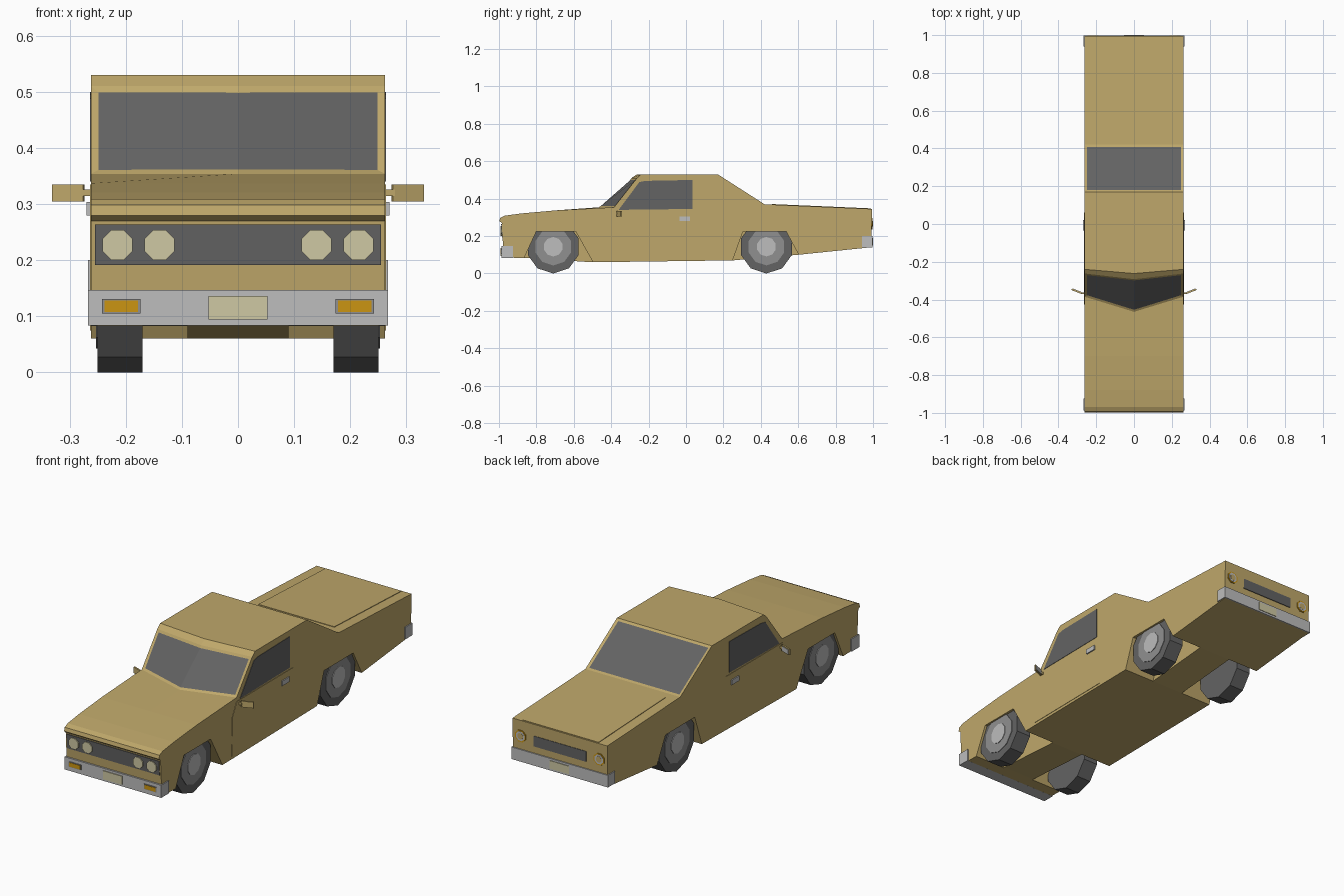
import bpy, bmesh, math
from mathutils import Vector, geometry

if "Cube" in bpy.data.objects:
    bpy.data.objects.remove(bpy.data.objects["Cube"])


def material(name, rgb):
    m = bpy.data.materials.new(name)
    m.use_nodes = True
    m.diffuse_color = (*rgb, 1)
    m.node_tree.nodes["Principled BSDF"].inputs["Base Color"].default_value = (*rgb, 1)
    return m


GOLD = material("gold_paint", (0.52, 0.39, 0.145))
GLASS = material("dark_grey", (0.125, 0.125, 0.125))
RIM = material("mid_grey", (0.28, 0.28, 0.28))
CHROME = material("light_grey", (0.51, 0.51, 0.51))
CREAM = material("pale_cream", (0.62, 0.58, 0.37))
AMBER = material("amber", (0.6, 0.3, 0.006))


def finish(name, bm, *mats):
    bmesh.ops.recalc_face_normals(bm, faces=bm.faces)
    mesh = bpy.data.meshes.new(name)
    bm.to_mesh(mesh)
    bm.free()
    for m in mats:
        mesh.materials.append(m)
    obj = bpy.data.objects.new(name, mesh)
    bpy.context.collection.objects.link(obj)
    return obj


def slab(name, pts, mat, half=0.004):
    """Flat polygon thickened by half on both sides."""
    pts = [Vector(p) for p in pts]
    n = geometry.normal(pts) * half
    bm = bmesh.new()
    a = [bm.verts.new(p + n) for p in pts]
    b = [bm.verts.new(p - n) for p in pts]
    bm.faces.new(a)
    bm.faces.new(b[::-1])
    for i in range(len(pts)):
        j = (i + 1) % len(pts)
        bm.faces.new((a[i], b[i], b[j], a[j]))
    return finish(name, bm, mat)


def side(x, yz):
    return [(x, y, z) for y, z in yz]


def rect(x0, x1, z0, z1, y, y_top=None):
    t = y if y_top is None else y_top
    return [(x0, y, z0), (x1, y, z0), (x1, t, z1), (x0, t, z1)]


def ring(r, n, start=0):
    return [(r * math.cos(start + math.tau * i / n), r * math.sin(start + math.tau * i / n))
            for i in range(n)]


def disc(name, x, y, z, r, mat, half=0.004):
    return slab(name, [(x + u, y, z + v) for u, v in ring(r, 8, math.pi / 8)], mat, half)


def box(name, x, y0, y1, z0, z1, mat):
    return slab(name, rect(-x, x, z0, z1, (y0 + y1) / 2), mat, (y1 - y0) / 2)


# Body shell: side profile as (y at sides, y at centre, z)
W = 0.262
profile = [(-0.975, -0.975, 0.085), (-0.985, -0.985, 0.27), (-0.998, -0.998, 0.28),
           (-0.993, -0.993, 0.298), (-0.97, -0.97, 0.309), (-0.88, -0.88, 0.321),
           (-0.7, -0.7, 0.337), (-0.385, -0.465, 0.354), (-0.262, -0.292, 0.51),
           (-0.24, -0.262, 0.53), (0.17, 0.17, 0.53), (0.42, 0.42, 0.37),
           (0.995, 0.995, 0.345), (0.99, 0.99, 0.14), (0.6, 0.6, 0.1),
           (0.25, 0.25, 0.07), (-0.5, -0.5, 0.06), (-0.86, -0.86, 0.083)]
WINDSCREEN, REAR_SLOPE = 7, 10
bm = bmesh.new()
rows = [[bm.verts.new((x, c if x == 0 else s, z)) for x in (-W, 0, W)] for s, c, z in profile]
panes = {WINDSCREEN: [], REAR_SLOPE: []}
for i, row in enumerate(rows):
    nxt = rows[(i + 1) % len(rows)]
    for k in (0, 1):
        f = bm.faces.new((row[k], row[k + 1], nxt[k + 1], nxt[k]))
        if i in panes:
            panes[i].append(f)
bm.faces.new([r[0] for r in rows])
bm.faces.new([r[2] for r in rows])
bmesh.ops.recalc_face_normals(bm, faces=bm.faces)
# Glass is inset into the windscreen and rear slope
for faces in panes.values():
    bmesh.ops.inset_region(bm, faces=faces, thickness=0.013, depth=-0.003, use_even_offset=True)
    for f in faces:
        f.material_index = 1
body = finish("body", bm, GOLD, GLASS)

# Wheel wells
front_well = [(-0.48, 0.03), (-0.59, 0.225), (-0.8, 0.225), (-0.89, 0.03)]
rear_well = [(0.235, 0.03), (0.305, 0.225), (0.535, 0.225), (0.64, 0.03)]
for s in (1, -1):
    for well in (front_well, rear_well):
        cutter = slab("well_cutter", side(s * 0.195, well), GOLD, 0.105)
        cutter.hide_render = True
        cutter.hide_set(True)
        cut = body.modifiers.new("wheel_well", 'BOOLEAN')
        cut.operation = 'DIFFERENCE'
        cut.solver = 'EXACT'
        cut.object = cutter

# Parts that repeat on both sides
door = [(-0.385, 0.335), (-0.42, 0.27), (-0.425, 0.075), (0.06, 0.08), (0.06, 0.335)]
window = [(-0.36, 0.34), (-0.25, 0.488), (-0.22, 0.495), (0.035, 0.5), (0.035, 0.345)]
for s, tag in ((1, "left"), (-1, "right")):
    slab(tag + "_door", side(s * W, door), GOLD, 0.002)
    slab(tag + "_side_window", side(s * W, window), GLASS, 0.002)
    slab(tag + "_door_handle", side(s * 0.266, [(-0.035, 0.28), (0.022, 0.28),
                                                (0.022, 0.304), (-0.035, 0.304)]), CHROME)
    # Door mirror, swept back towards its tip
    slab(tag + "_mirror", [(s * 0.275, -0.367, 0.305), (s * 0.33, -0.346, 0.305),
                           (s * 0.33, -0.346, 0.335), (s * 0.275, -0.367, 0.335)], GOLD)
    slab(tag + "_mirror_glass", [(s * 0.28, -0.361, 0.309), (s * 0.326, -0.343, 0.309),
                                 (s * 0.326, -0.343, 0.331), (s * 0.28, -0.361, 0.331)],
         CHROME, 0.002)
    slab(tag + "_mirror_arm", rect(s * 0.255, s * 0.28, 0.314, 0.326, -0.367), GOLD)
    # Wheels
    for y, end in ((-0.71, "front"), (0.43, "rear")):
        for part, x, r, half, mat in (("tyre", 0.21, 0.143, 0.04, GLASS),
                                      ("rim", 0.25, 0.1, 0.003, RIM),
                                      ("hub", 0.253, 0.052, 0.003, CHROME)):
            pts = [(y + u, 0.143 + v) for u, v in ring(r, 10, -math.pi / 2)]
            slab(f"{tag}_{end}_{part}", side(s * x, pts), mat, half)
    # Lamps
    disc(tag + "_outer_headlight", s * 0.215, -0.988, 0.227, 0.029, CREAM)
    disc(tag + "_inner_headlight", s * 0.14, -0.988, 0.227, 0.029, CREAM)
    slab(tag + "_indicator_frame", rect(s * 0.174, s * 0.242, 0.105, 0.131, -0.988), RIM, 0.002)
    slab(tag + "_indicator", rect(s * 0.178, s * 0.238, 0.108, 0.128, -0.989), AMBER, 0.003)
    disc(tag + "_tail_lamp_rim", s * 0.217, 0.994, 0.267, 0.031, AMBER, 0.003)
    disc(tag + "_tail_lamp_ring", s * 0.217, 0.995, 0.267, 0.025, CHROME, 0.003)
    disc(tag + "_tail_lamp_centre", s * 0.217, 0.996, 0.267, 0.016, GOLD, 0.003)

# Front end
slab("grille", rect(-0.255, 0.255, 0.192, 0.264, -0.981, -0.985), GLASS, 0.003)
box("front_bumper", 0.267, -0.987, -0.925, 0.084, 0.147, CHROME)
slab("front_plate", rect(-0.053, 0.053, 0.094, 0.136, -0.988), CREAM, 0.003)

# Rear end
slab("rear_panel", rect(-0.145, 0.145, 0.235, 0.287, 0.993), GLASS, 0.003)
box("rear_bumper", 0.267, 0.94, 0.997, 0.14, 0.2, CHROME)
slab("rear_plate", rect(-0.053, 0.053, 0.15, 0.19, 0.997), CREAM, 0.003)
slab("boot_lid", [(-0.21, 0.46, 0.368), (0.21, 0.46, 0.368),
                  (0.21, 0.99, 0.345), (-0.21, 0.99, 0.345)], GOLD, 0.003)
